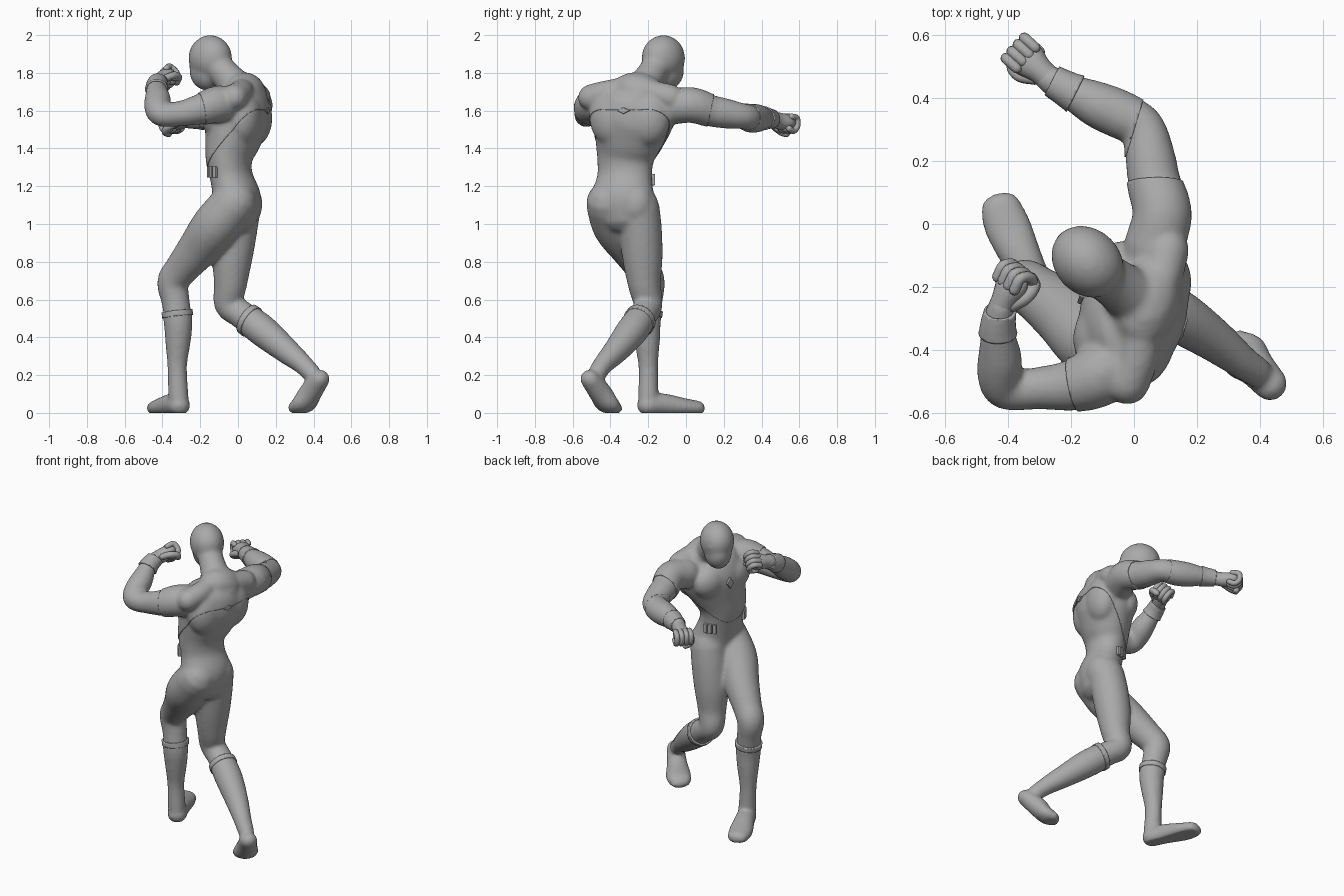
import bpy, bmesh, math
from mathutils import Vector, Matrix

if "Cube" in bpy.data.objects:
    bpy.data.objects.remove(bpy.data.objects["Cube"])

suit = bpy.data.materials.new("plain grey")
suit.use_nodes = True
GREY = (0.4, 0.4, 0.4, 1)
suit.diffuse_color = GREY
suit.node_tree.nodes["Principled BSDF"].inputs["Base Color"].default_value = GREY

UP = Vector((0, 0, 1))
WIDE = Vector((0.285, 0.96, 0)).normalized()    # across the torso
FRONT = Vector((-0.96, 0.285, 0)).normalized()  # out of the chest
LOOK = Vector((-0.71, 0.7, 0)).normalized()     # out of the face


def finish(bm, name, smooth=True):
    bmesh.ops.recalc_face_normals(bm, faces=bm.faces)
    for f in bm.faces:
        f.smooth = smooth
    me = bpy.data.meshes.new(name)
    bm.to_mesh(me)
    bm.free()
    ob = bpy.data.objects.new(name, me)
    bpy.context.collection.objects.link(ob)
    me.materials.append(suit)
    return ob


def tube(bm, pts, ref=UP, sides=20, sub=4):
    """Rounded tube through points (x, y, z, radius[, second radius])."""
    p = [Vector((*q[:4], q[-1])) if len(q) == 4 else Vector(q) for q in pts]
    p = [2 * p[0] - p[1]] + p + [2 * p[-1] - p[-2]]
    path = []
    for i in range(1, len(p) - 2):
        a, b, c, d = p[i - 1:i + 3]
        for k in range(sub):
            t = k / sub
            path.append(b + (c - a) * (t / 2) + (2 * a - 5 * b + 4 * c - d) * (t * t / 2)
                        + (3 * b - a - 3 * c + d) * (t ** 3 / 2))
    path.append(p[-2])
    pos = [Vector(q[:3]) for q in path]
    rings = []
    last = len(pos) - 1
    for i, q in enumerate(path):
        t = (pos[min(i + 1, last)] - pos[max(i - 1, 0)]).normalized()
        rings.append((pos[i], t, q[3], q[4]))

    def cap(ring, sign):
        c, t, ra, rb = ring
        r = min(ra, rb)
        return [(c + t * sign * r * math.sin(a), t, ra * math.cos(a), rb * math.cos(a))
                for a in (0.5, 1.0, 1.4)]
    rings = cap(rings[0], -1)[::-1] + rings + cap(rings[-1], 1)
    prev = None
    for n, (c, t, ra, rb) in enumerate(rings):
        u = (ref - t * ref.dot(t)).normalized()
        w = t.cross(u)
        ring = [bm.verts.new(c + u * ra * math.cos(a) + w * rb * math.sin(a))
                for a in (math.tau * k / sides for k in range(sides))]
        if prev:
            for k in range(sides):
                j = (k + 1) % sides
                bm.faces.new((prev[k], prev[j], ring[j], ring[k]))
        if n in (0, len(rings) - 1):
            bm.faces.new(ring)
        prev = ring


def blob(bm, centre, radii, front=FRONT):
    """Ellipsoid with radii along front, side and up."""
    rot = Matrix((front, UP.cross(front), UP)).transposed().to_4x4()
    bmesh.ops.create_icosphere(bm, subdivisions=3, radius=1, matrix=Matrix.Translation(centre)
                               @ rot @ Matrix.Diagonal((*radii, 1)))


# Body: overlapping muscles, fused by a voxel remesh
bm = bmesh.new()
tube(bm, [(0, -.33, 1.06, .145, .11), (-.005, -.335, 1.14, .17, .122), (-.035, -.325, 1.25, .148, .11),
          (-.045, -.32, 1.35, .155, .12), (-.025, -.305, 1.45, .185, .145), (0, -.28, 1.56, .212, .165),
          (.03, -.255, 1.65, .20, .14), (.04, -.245, 1.69, .15, .105)], WIDE, 28)
tube(bm, [(.04, -.25, 1.64, .12), (.005, -.235, 1.71, .09), (-.065, -.185, 1.79, .074),
          (-.13, -.14, 1.86, .075)])
for s in (-1, 1):
    mid = Vector((0, -.28, 1.56))
    blob(bm, mid + WIDE * s * .09 + FRONT * .085, (.078, .115, .10))      # chest
    blob(bm, mid + WIDE * s * .095 - FRONT * .06, (.095, .125, .15))      # shoulder blades
    blob(bm, Vector((.025, -.335, 1.105)) + WIDE * s * .068, (.085, .098, .115))  # seat
    tube(bm, [(.02, -.235, 1.73, .055), (*(mid + WIDE * s * .11 - FRONT * .05 + UP * .14), .06),
              (*(mid + WIDE * s * .22 - FRONT * .045 + UP * .11), .065)])  # neck to shoulder
blob(bm, (-.147, -.12, 1.879), (.121, .10, .117), LOOK)                   # skull
blob(bm, (-.163, -.105, 1.815), (.1, .08, .105), LOOK)                    # jaw
# Right arm, thrown forward
tube(bm, [(.06, -.08, 1.62, .09), (.09, .03, 1.63, .09), (.065, .13, 1.60, .084), (.052, .21, 1.585, .08),
          (.03, .305, 1.57, .068), (-.04, .345, 1.56, .074), (-.12, .38, 1.56, .07), (-.20, .42, 1.56, .052),
          (-.27, .46, 1.555, .042)])
# Left arm, bent in guard
tube(bm, [(-.02, -.40, 1.62, .09), (-.10, -.475, 1.635, .095), (-.19, -.51, 1.61, .083),
          (-.30, -.52, 1.585, .068), (-.40, -.525, 1.58, .066), (-.425, -.49, 1.61, .07),
          (-.425, -.42, 1.66, .07), (-.432, -.33, 1.725, .05), (-.42, -.26, 1.76, .042)], WIDE)
# Left leg, stepping forward
tube(bm, [(-.02, -.41, 1.11, .12), (-.12, -.37, .99, .125), (-.21, -.29, .87, .11), (-.30, -.225, .76, .09),
          (-.345, -.195, .69, .084), (-.33, -.20, .59, .075), (-.317, -.21, .48, .072),
          (-.318, -.205, .37, .062), (-.322, -.20, .24, .047), (-.315, -.20, .08, .05)], WIDE)
tube(bm, [(-.31, -.205, .04, .055, .05), (-.345, -.13, .045, .058, .055), (-.40, -.01, .03, .07, .043),
          (-.425, .06, .025, .06, .035)], Vector((.93, .37, 0)))
# Right leg, trailing on the toes
tube(bm, [(.01, -.25, 1.09, .11), (-.01, -.24, .97, .113), (-.03, -.23, .82, .107), (-.04, -.22, .68, .088),
          (-.05, -.20, .575, .077), (.02, -.225, .52, .075), (.13, -.285, .435, .08), (.25, -.365, .335, .065),
          (.34, -.435, .26, .05), (.39, -.47, .21, .045)], WIDE)
tube(bm, [(.435, -.51, .18, .05, .045), (.385, -.455, .11, .058, .055), (.35, -.42, .05, .075, .045),
          (.31, -.39, .025, .062, .03)], Vector((.75, .65, 0)))
body = finish(bm, "body")
remesh = body.modifiers.new("fuse", "REMESH")
remesh.mode, remesh.voxel_size, remesh.use_smooth_shade = "VOXEL", 0.011, True
relax = body.modifiers.new("relax", "SMOOTH")
relax.factor, relax.iterations = 0.5, 12
fused = bpy.data.meshes.new_from_object(body.evaluated_get(bpy.context.evaluated_depsgraph_get()))
body.modifiers.clear()
body.data = fused
for v in fused.vertices:
    v.co.z = max(v.co.z, 0)


def shell(name, planes, off):
    """Raised layer over the part of the body on the positive side of all planes."""
    bm = bmesh.new()
    bm.from_mesh(fused)
    bm.normal_update()
    for co, no in planes:
        geom = bm.verts[:] + bm.edges[:] + bm.faces[:]
        bmesh.ops.bisect_plane(bm, geom=geom, plane_co=co, plane_no=no, clear_inner=True)
    for v in bm.verts:
        v.co += v.normal * off
        v.co.z = max(v.co.z, 0)
    ob = finish(bm, name)
    mod = ob.modifiers.new("thickness", "SOLIDIFY")
    mod.thickness, mod.offset = off + .004, -1


# Raised layers of the suit: the yoke runs from the back seam down the chest to the belt
seam = Vector((.155, -.33, 1.6))
slope = UP + FRONT * 1.1
shell("yoke", [(seam, slope - WIDE * .2), (seam, slope + WIDE * .2),
               ((.07, .13, 1.6), (0, -1, .2)), ((-.19, -.51, 1.6), (1, .2, .2))], .005)
shell("right_sleeve", [((.01, .33, 1.56), (-1, .3, 0)), ((0, .2, 0), (0, 1, 0))], .004)
shell("right_cuff", [((-.185, .41, 1.56), (-.9, .45, 0)), ((-.26, .45, 1.56), (.9, -.45, 0)),
                     ((0, .2, 0), (0, 1, 0))], .01)
shell("left_cuff", [((-.43, -.345, 1.71), (0, .8, .55)), ((-.43, -.275, 1.75), (0, -.8, -.55)),
                    ((-.3, 0, 0), (-1, 0, 0)), ((0, 0, 1.5), UP)], .01)
shin, calf = Vector((.12, -.05, -1)).normalized(), Vector((.78, -.45, -.5)).normalized()
left_top, right_top = Vector((-.32, -.2, .54)), Vector((.05, -.24, .5))
left_side, right_side = ((-.18, 0, 0), (-1, 0, 0)), ((-.02, 0, 0), (1, 0, 0))
below_knee = ((0, 0, .65), -UP)
shell("left_boot", [(left_top, shin), left_side], .005)
shell("left_boot_rim", [(left_top, shin), (left_top + shin * .03, -shin), left_side], .011)
shell("right_boot", [(right_top, calf), below_knee, right_side], .005)
shell("right_boot_rim", [(right_top, calf), (right_top + calf * .03, -calf), below_knee, right_side], .011)


# Fists
def fist(name, centre, d, n, thumb_side):
    bm = bmesh.new()
    c, d = Vector(centre), Vector(d).normalized()
    s = d.cross(Vector(n)).normalized()
    n = s.cross(d)

    def path(along, r):
        return [(*(c + d * a + s * b + n * h), r) for a, b, h in along]
    tube(bm, [(*(c - d * .10), .04, .042), (*(c - d * .05), .044, .042), (*c, .044, .056),
              (*(c + d * .025), .036, .056)], n)
    for i in range(4):
        b = (i - 1.5) * .029
        r = .0185 - abs(i - 1.5) * .001
        tube(bm, path([(.01, b, .03), (.052, b, .027), (.06, b, -.015), (.035, b, -.042),
                       (.0, b, -.035)], r), s, 10)
    t = thumb_side
    tube(bm, path([(-.05, .03 * t, -.01), (-.005, .056 * t, -.025), (.035, .048 * t, -.045),
                   (.045, .015 * t, -.055)], .02), n, 10)
    finish(bm, name)


fist("right_fist", (-.332, .517, 1.54), (-.73, .66, -.15), UP, -1)
fist("left_fist", (-.39, -.20, 1.772), (.4, .85, .25), (-.6, .2, .75), 1)


# Belt pouches and emblems
def plate(name, centre, out, size, turn=0.0):
    bm = bmesh.new()
    out = Vector(out).normalized()
    rot = Matrix((out, UP.cross(out), UP)).transposed().to_4x4()
    bmesh.ops.create_cube(bm, size=1, matrix=Matrix.Translation(centre) @ rot
                          @ Matrix.Diagonal((*size, 1)) @ Matrix.Rotation(turn, 4, "X"))
    ob = finish(bm, name, False)
    bev = ob.modifiers.new("soft edges", "BEVEL")
    bev.width, bev.segments = .004, 2


for side, start, z in (("left", 132, 1.275), ("right", 14, 1.235)):
    for i in range(3):
        a = math.radians(start + i * 13)
        out = WIDE * math.cos(a) * .8 + FRONT * math.sin(a)
        spot = Vector((-.04, -.324, z)) + WIDE * .15 * math.cos(a) + FRONT * .114 * math.sin(a)
        plate(f"{side}_pouch_{i + 1}", spot, out, (.025, .024, .06))
plate("chest_emblem", Vector((0, -.28, 1.555)) + FRONT * .166, FRONT, (.03, .035, .055), math.pi / 4)
plate("back_emblem", seam + FRONT * .005, -FRONT, (.025, .05, .025), math.pi / 4)
